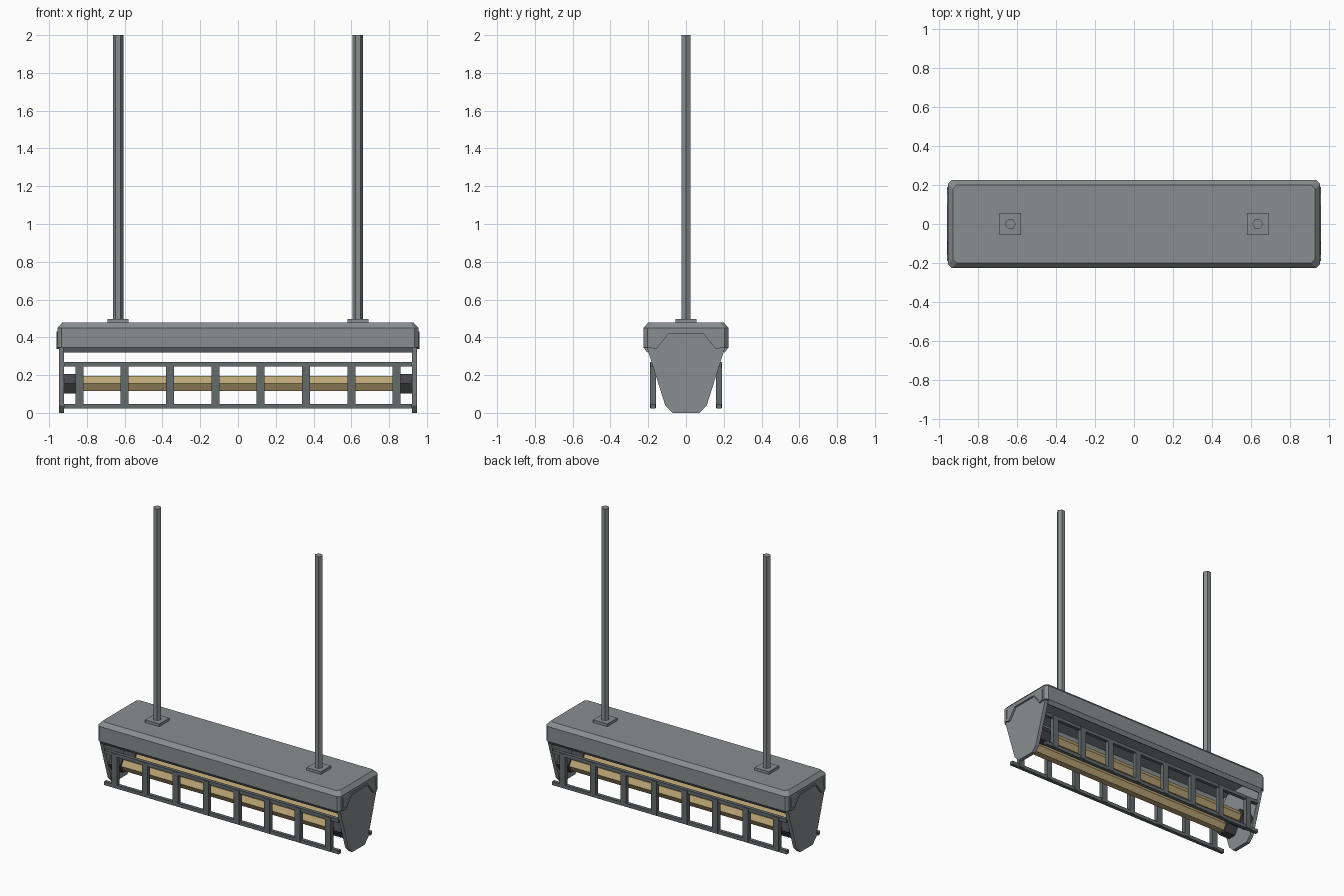
import bpy, bmesh
from math import cos, sin, pi

if "Cube" in bpy.data.objects:
    bpy.data.objects.remove(bpy.data.objects["Cube"])


def finish(name, bm, mat=None):
    bmesh.ops.recalc_face_normals(bm, faces=bm.faces)
    me = bpy.data.meshes.new(name)
    bm.to_mesh(me)
    bm.free()
    ob = bpy.data.objects.new(name, me)
    bpy.context.collection.objects.link(ob)
    if mat:
        me.materials.append(mat)
    return ob


def loft(name, rings, mat=None):
    """Closed solid through a list of equal-length point rings."""
    bm = bmesh.new()
    vs = [[bm.verts.new(p) for p in r] for r in rings]
    n = len(vs[0])
    for a, b in zip(vs, vs[1:]):
        for i in range(n):
            j = (i + 1) % n
            bm.faces.new((a[i], a[j], b[j], b[i]))
    bm.faces.new(vs[0])
    bm.faces.new(vs[-1])
    return finish(name, bm, mat)


def prism_x(name, pts, x0, x1, mat=None):
    return loft(name, [[(x, y, z) for y, z in pts] for x in (x0, x1)], mat)


def prism_z(name, pts, z0, z1, mat=None):
    return loft(name, [[(x, y, z) for x, y in pts] for z in (z0, z1)], mat)


def box(name, x0, x1, y0, y1, z0, z1, mat=None):
    return prism_x(name, [(y0, z0), (y1, z0), (y1, z1), (y0, z1)], x0, x1, mat)


def hexagon(cx, cy, r):
    return [(cx + r * cos(i * pi / 3), cy + r * sin(i * pi / 3)) for i in range(6)]


def material(name, rgb):
    m = bpy.data.materials.new(name)
    m.diffuse_color = (*rgb, 1)
    m.use_nodes = True
    m.node_tree.nodes["Principled BSDF"].inputs["Base Color"].default_value = m.diffuse_color
    return m


tan = material("tube_tan", (0.50, 0.38, 0.18))
dark = material("socket_dark", (0.06, 0.06, 0.065))
steel = material("cage_steel", (0.13, 0.145, 0.15))
housing = material("housing_grey", (0.25, 0.27, 0.275))


# Cover: chamfered hood, hollowed out, with arched openings in the ends
def hood_ring(hx, hy, z, c=0.02):
    q = [(hx, hy - c), (hx - c, hy), (c - hx, hy), (-hx, hy - c)]
    q += [(-x, -y) for x, y in q]
    return [(x, y, z) for x, y in q]


cover = loft("cover", [hood_ring(0.955, 0.225, 0.345),
                       hood_ring(0.955, 0.225, 0.45),
                       hood_ring(0.93, 0.2, 0.478)], housing)
arch = [(-0.16, 0.30), (-0.16, 0.345), (-0.095, 0.425),
        (0.095, 0.425), (0.16, 0.345), (0.16, 0.30)]
cutters = [box("cut_inside", -0.935, 0.935, -0.205, 0.205, 0.2, 0.455),
           prism_x("cut_arch", arch, -1.2, 1.2)]
for c in cutters:
    mod = cover.modifiers.new("cut", 'BOOLEAN')
    mod.operation = 'DIFFERENCE'
    mod.solver = 'EXACT'
    mod.object = c
    c.hide_render = True
bpy.context.view_layer.update()
me = bpy.data.meshes.new_from_object(
    cover.evaluated_get(bpy.context.evaluated_depsgraph_get()))
cover.modifiers.clear()
cover.data = me
me.materials.clear()
me.materials.append(housing)
for c in cutters:
    bpy.data.objects.remove(c)

# Inward lips along the long lower edges of the cover
for s, side in ((-1, "front"), (1, "back")):
    lip = [(s * 0.225, 0.346), (s * 0.205, 0.32), (s * 0.19, 0.328), (s * 0.205, 0.346)]
    prism_x(side + "_lip", lip, -0.925, 0.925, housing)

# Tapered end plates and the raised rims around the arches
half = [(0.07, 0), (0.11, 0.04), (0.205, 0.34), (0.205, 0.36), (0.13, 0.45)]
plate = half + [(-y, z) for y, z in reversed(half)]
rim_out = [(0.19, 0.36), (0.19, 0.345), (0.157, 0.338), (0.093, 0.418)]
rim_in = [(0.09, 0.432), (0.157, 0.354), (0.178, 0.359), (0.178, 0.43), (0.19, 0.43)]
rim = rim_out + [(-y, z) for y, z in reversed(rim_out)]
rim += [(-y, z) for y, z in reversed(rim_in)] + rim_in
for s, side in ((-1, "left"), (1, "right")):
    prism_x(side + "_end_plate", plate, s * 0.92, s * 0.947, housing)
    prism_x(side + "_arch_rim", rim, s * 0.945, s * 0.96, housing)

# Light tubes with their sockets
for y, side in ((-0.08, "front"), (0.08, "back")):
    prism_x(side + "_tube", hexagon(y, 0.155, 0.045), -0.85, 0.85, tan)
    for s, end in ((-1, "left"), (1, "right")):
        prism_x(f"{side}_{end}_socket", hexagon(y, 0.155, 0.06),
                s * 0.83, s * 0.922, dark)

# Guard cages: two rails and eight bars on each long side
for s, side in ((-1, "front"), (1, "back")):
    ya, yb = sorted((s * 0.162, s * 0.187))
    for z, level in ((0.022, "lower"), (0.245, "upper")):
        box(f"{side}_{level}_rail", -0.922, 0.922, ya, yb, z, z + 0.025, steel)
    for i in range(8):
        x = -0.84 + 0.24 * i
        box(f"{side}_bar_{i + 1}", x - 0.021, x + 0.021,
            ya - 0.003, yb + 0.003, 0.026, 0.266, steel)

# Hanging poles on square feet
for s, side in ((-1, "left"), (1, "right")):
    x = s * 0.635
    box(side + "_pole_foot", x - 0.056, x + 0.056, -0.056, 0.056, 0.47, 0.497, housing)
    prism_z(side + "_pole", hexagon(x, 0, 0.028), 0.49, 2.0, housing)
